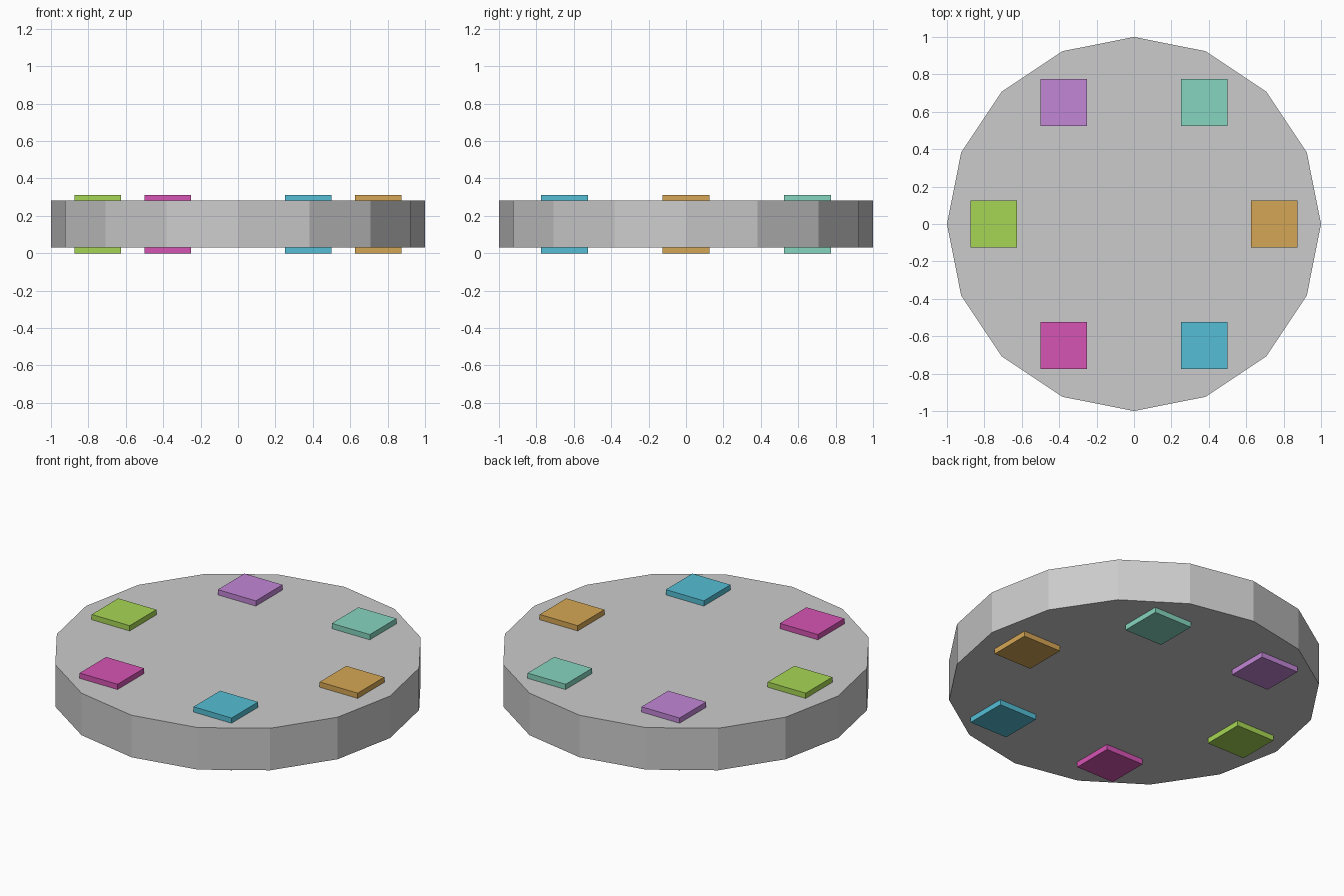
import bpy
import math

if "Cube" in bpy.data.objects:
    bpy.data.objects.remove(bpy.data.objects["Cube"])

BODY_H = 0.25      # disc thickness
PAD_H = 0.3125     # pads pass through and stand proud on both faces
PAD_W = 0.25
RING_R = 0.75      # radius of the ring of pads


def material(name, rgb):
    m = bpy.data.materials.new(name)
    # picked screen colours converted to linear
    m.diffuse_color = (*[(c / 255) ** 2.2 for c in rgb], 1.0)
    m.use_nodes = True
    m.node_tree.nodes["Principled BSDF"].inputs["Base Color"].default_value = m.diffuse_color
    return m


# 16-sided flat disc
bpy.ops.mesh.primitive_cylinder_add(vertices=16, radius=1, depth=BODY_H,
                                    location=(0, 0, PAD_H / 2),
                                    end_fill_type='NGON')
bpy.context.object.name = "disc_body"

# Six square pads in a ring, axis aligned, counter-clockwise from +x
pads = [
    ("orange", (212, 165, 85)),
    ("teal", (133, 212, 189)),
    ("purple", (192, 133, 212)),
    ("lime", (165, 213, 85)),
    ("pink", (212, 85, 178)),
    ("blue", (85, 189, 212)),
]
for i, (name, rgb) in enumerate(pads):
    a = math.radians(60 * i)
    bpy.ops.mesh.primitive_cube_add(
        size=1, location=(RING_R * math.cos(a), RING_R * math.sin(a), PAD_H / 2))
    pad = bpy.context.object
    pad.name = name + "_pad"
    pad.scale = (PAD_W, PAD_W, PAD_H)
    bpy.ops.object.transform_apply(location=False, rotation=False, scale=True)
    pad.data.materials.append(material(name, rgb))
